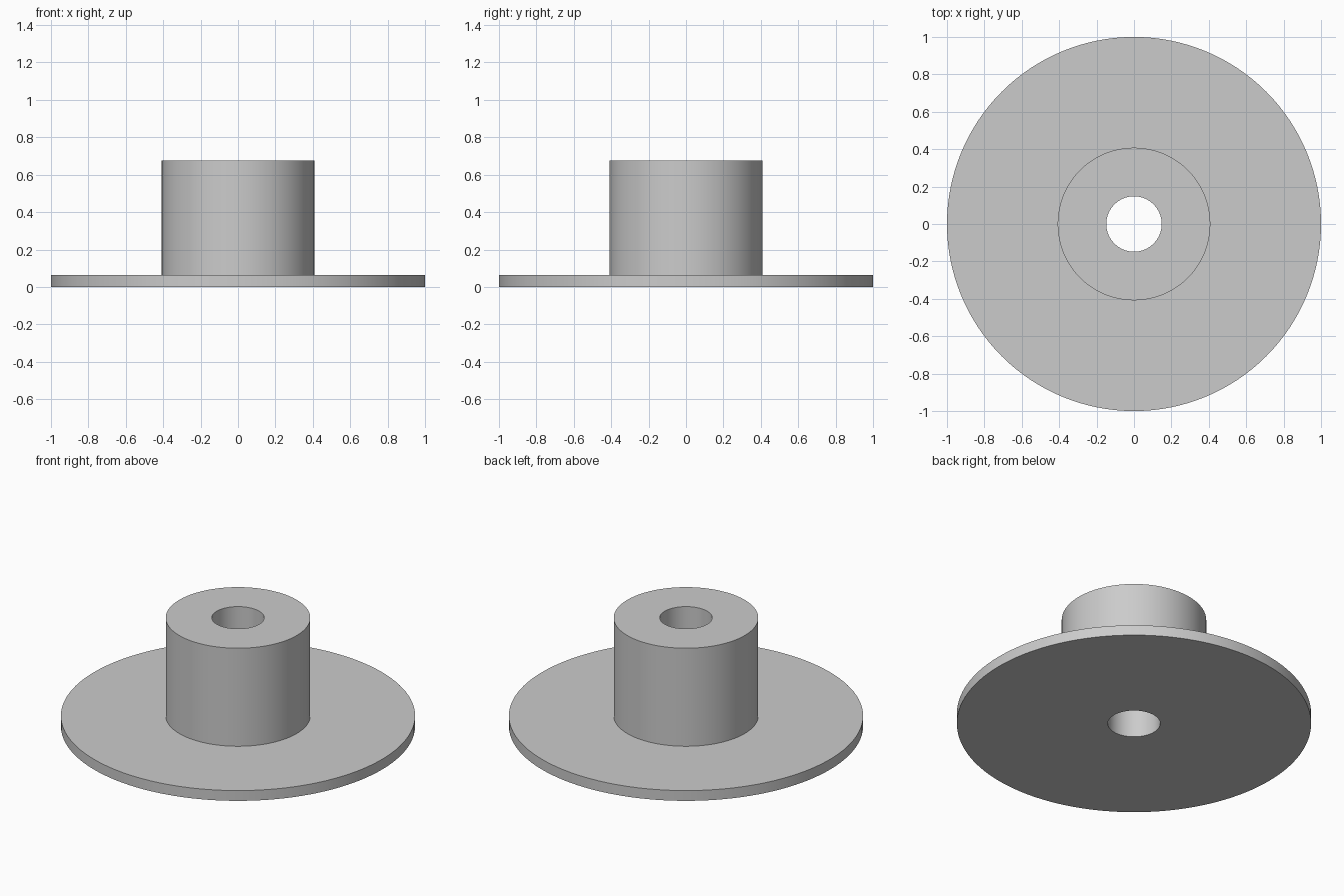
import bpy
import bmesh
import math

cube = bpy.data.objects.get("Cube")
if cube:
    bpy.data.objects.remove(cube, do_unlink=True)

SEGMENTS = 128
FLANGE_RADIUS, HUB_RADIUS, BORE_RADIUS = 1.0, 0.408, 0.148
FLANGE_TOP, HUB_TOP = 0.064, 0.675

grey = bpy.data.materials.new("light_grey")
grey.use_nodes = True
colour = (0.6, 0.6, 0.6, 1.0)
grey.diffuse_color = colour
grey.node_tree.nodes["Principled BSDF"].inputs["Base Color"].default_value = colour


def revolve(name, profile, material):
    """Turn a closed (radius, height) profile around the z axis."""
    bm = bmesh.new()
    verts = [bm.verts.new((r, 0, z)) for r, z in profile]
    edges = [bm.edges.new((a, b)) for a, b in zip(verts, verts[1:] + verts[:1])]
    bmesh.ops.spin(bm, geom=verts + edges, cent=(0, 0, 0), axis=(0, 0, 1),
                   angle=math.tau, steps=SEGMENTS, use_merge=True)
    bmesh.ops.remove_doubles(bm, verts=bm.verts[:], dist=1e-5)
    bmesh.ops.recalc_face_normals(bm, faces=bm.faces[:])
    mesh = bpy.data.meshes.new(name)
    bm.to_mesh(mesh)
    bm.free()
    mesh.materials.append(material)
    obj = bpy.data.objects.new(name, mesh)
    bpy.context.collection.objects.link(obj)
    bpy.ops.object.select_all(action="DESELECT")
    obj.select_set(True)
    bpy.context.view_layer.objects.active = obj
    bpy.ops.object.shade_smooth_by_angle(angle=math.radians(30))
    return obj


# One turned piece: wide flange, upright hub and a bore right through
revolve("flanged_bushing", [
    (BORE_RADIUS, 0),
    (FLANGE_RADIUS, 0),
    (FLANGE_RADIUS, FLANGE_TOP),
    (HUB_RADIUS, FLANGE_TOP),
    (HUB_RADIUS, HUB_TOP),
    (BORE_RADIUS, HUB_TOP),
], grey)
